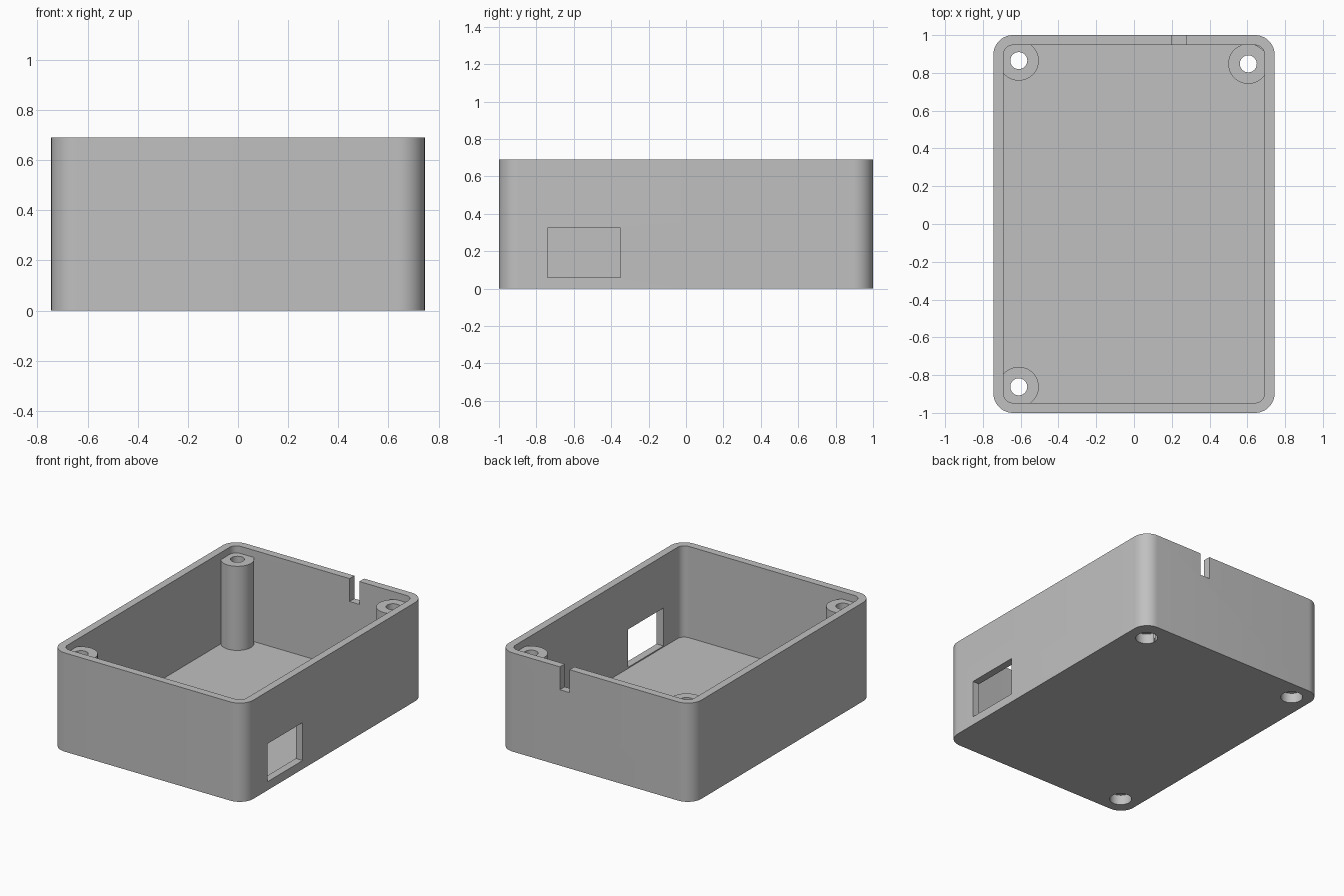
import bpy, bmesh
from mathutils import Matrix, Vector

if "Cube" in bpy.data.objects:
    bpy.data.objects.remove(bpy.data.objects["Cube"])

HX, HY, HEIGHT, WALL, FLOOR = 0.745, 1.0, 0.69, 0.053, 0.052
POST_TOP, POST_R, HOLE_R, BORE_R, BORE_DEPTH = 0.64, 0.106, 0.045, 0.071, 0.07
POSTS = [(-0.61, 0.865), (0.605, 0.848), (-0.61, -0.862)]

grey = bpy.data.materials.new("light_grey_plastic")
grey.use_nodes = True
grey.diffuse_color = (0.53, 0.53, 0.53, 1)
grey.node_tree.nodes["Principled BSDF"].inputs["Base Color"].default_value = grey.diffuse_color


def add_object(name, bm):
    mesh = bpy.data.meshes.new(name)
    bm.to_mesh(mesh)
    bm.free()
    mesh.materials.append(grey)
    obj = bpy.data.objects.new(name, mesh)
    bpy.context.collection.objects.link(obj)
    return obj


def box(name, low, high, radius=0):
    """Box between two corners, with rounded upright edges."""
    low, high = Vector(low), Vector(high)
    bm = bmesh.new()
    bmesh.ops.create_cube(bm, size=1)
    for v in bm.verts:
        v.co = (low + high) / 2 + v.co * (high - low)
    if radius:
        upright = [e for e in bm.edges if abs(e.verts[0].co.z - e.verts[1].co.z) > 0.01]
        bmesh.ops.bevel(bm, geom=upright, offset=radius, segments=12, profile=0.5, affect='EDGES')
    return add_object(name, bm)


def cylinder(name, centre, radius, z0, z1):
    bm = bmesh.new()
    bmesh.ops.create_cone(bm, cap_ends=True, segments=48, radius1=radius, radius2=radius, depth=z1 - z0,
                          matrix=Matrix.Translation((*centre, (z0 + z1) / 2)))
    return add_object(name, bm)


def subtract(target, cutter):
    mod = target.modifiers.new("cut", 'BOOLEAN')
    mod.operation, mod.solver, mod.object = 'DIFFERENCE', 'EXACT', cutter
    bpy.context.view_layer.objects.active = target
    bpy.ops.object.modifier_apply(modifier=mod.name)
    bpy.data.objects.remove(cutter)


# Cavity, leaving the screw posts standing
cavity = box("cavity_cutter", (WALL - HX, WALL - HY, FLOOR), (HX - WALL, HY - WALL, HEIGHT + 0.2), 0.052)
for centre in POSTS:
    subtract(cavity, cylinder("post_cutter", centre, POST_R, -0.1, POST_TOP))

# Open case
case = box("enclosure_case", (-HX, -HY, 0), (HX, HY, HEIGHT), 0.105)
subtract(case, cavity)

# Screw holes with counterbores underneath
for centre in POSTS:
    subtract(case, cylinder("hole_cutter", centre, HOLE_R, -0.1, HEIGHT + 0.1))
    subtract(case, cylinder("bore_cutter", centre, BORE_R, -0.1, BORE_DEPTH))

# Side port and cable notch in the back rim
subtract(case, box("port_cutter", (HX - 0.1, -0.74, 0.06), (HX + 0.1, -0.35, 0.325)))
subtract(case, box("notch_cutter", (0.2, HY - 0.1, 0.53), (0.275, HY + 0.1, HEIGHT + 0.1)))

# Smooth round corners, posts and holes, with sharp edges kept
bpy.ops.object.select_all(action='DESELECT')
case.select_set(True)
bpy.context.view_layer.objects.active = case
bpy.ops.object.shade_smooth_by_angle(angle=0.52)
